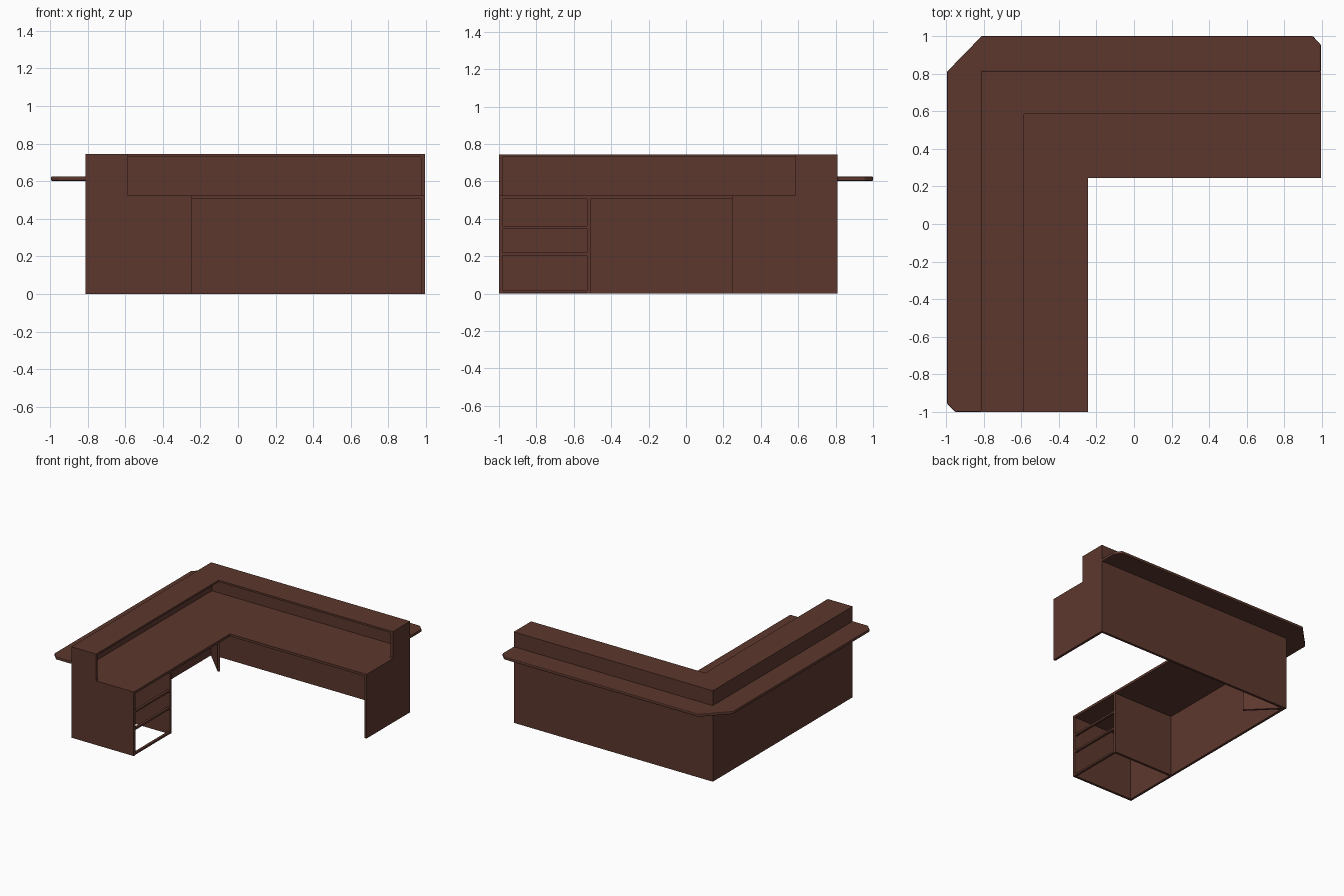
import bpy, bmesh

if "Cube" in bpy.data.objects:
    bpy.data.objects.remove(bpy.data.objects["Cube"])

wood = bpy.data.materials.new("dark brown wood")
wood.diffuse_color = (0.108, 0.039, 0.027, 1)
wood.use_nodes = True
wood.node_tree.nodes["Principled BSDF"].inputs["Base Color"].default_value = wood.diffuse_color

X1, Y0 = 0.994, -1.0        # free ends of the two arms
WALL, HUTCH, DESK = 0.81, 0.585, 0.245   # outer wall, shelf front, desk front
T = 0.02                    # board thickness


def prism(name, pts, place, vec, bevel=0):
    """Extrude a 2D outline: place maps each point to 3D, vec is the extrusion."""
    bm = bmesh.new()
    face = bm.faces.new([bm.verts.new(place(a, b)) for a, b in pts])
    ext = bmesh.ops.extrude_face_region(bm, geom=[face])
    bmesh.ops.translate(bm, vec=vec, verts=[v for v in ext["geom"] if isinstance(v, bmesh.types.BMVert)])
    bmesh.ops.recalc_face_normals(bm, faces=bm.faces)
    me = bpy.data.meshes.new(name)
    bm.to_mesh(me)
    bm.free()
    me.materials.append(wood)
    ob = bpy.data.objects.new(name, me)
    bpy.context.collection.objects.link(ob)
    if bevel:
        mod = ob.modifiers.new("soft_edge", "BEVEL")
        mod.width, mod.segments = bevel, 2
    return ob


def flat(name, pts, z0, z1, bevel=0):
    return prism(name, pts, lambda a, b: (a, b, z0), (0, 0, z1 - z0), bevel)


def l_shape(outer, inner, x_end, y_end):
    return [(-outer, y_end), (-outer, outer), (x_end, outer),
            (x_end, inner), (-inner, inner), (-inner, y_end)]


def box(name, x0, x1, y0, y1, z0, z1):
    return flat(name, [(x0, y0), (x1, y0), (x1, y1), (x0, y1)], z0, z1)


# outer wall, worktop and raised shelf top, all L-shaped between the end panels
XI, YI = X1 - T, Y0 + T
flat("outer_wall", l_shape(WALL, WALL - T, XI, YI), 0, 0.735)
flat("worktop", l_shape(WALL - T, DESK, XI, YI), 0.505, 0.525)
flat("shelf_top", l_shape(WALL, HUTCH, XI, YI), 0.73, 0.745)

# stepped end panels
step = [(WALL, 0), (DESK, 0), (DESK, 0.525), (HUTCH, 0.525), (HUTCH, 0.745), (WALL, 0.745)]
prism("right_end_panel", step, lambda a, z: (XI, a, z), (T, 0, 0))
prism("left_end_panel", step, lambda a, z: (-a, Y0, z), (0, T, 0))

# visitor ledge with cut corners
flat("visitor_ledge", [(-0.995, -0.955), (-0.995, 0.81), (-0.81, 1), (0.95, 1), (X1, 0.955),
                       (X1, WALL), (-WALL, WALL), (-WALL, Y0), (-0.95, Y0)], 0.602, 0.626, 0.006)

# drawer bay: divider and open front rails
box("bay_divider", -WALL + T, -DESK, -0.53, -0.51, 0, 0.505)
for i, z in enumerate((0.003, 0.205, 0.347)):
    box(f"bay_rail_{i + 1}", -DESK - T, -DESK, YI, -0.53, z, z + 0.015)

# diagonal brace below the inner corner
d = 0.006
flat("corner_brace", [(-0.79 - d, 0.79 - d), (-0.58 - d, 0.58 - d),
                      (-0.58 + d, 0.58 + d), (-0.79 + d, 0.79 + d)], 0, 0.505)
